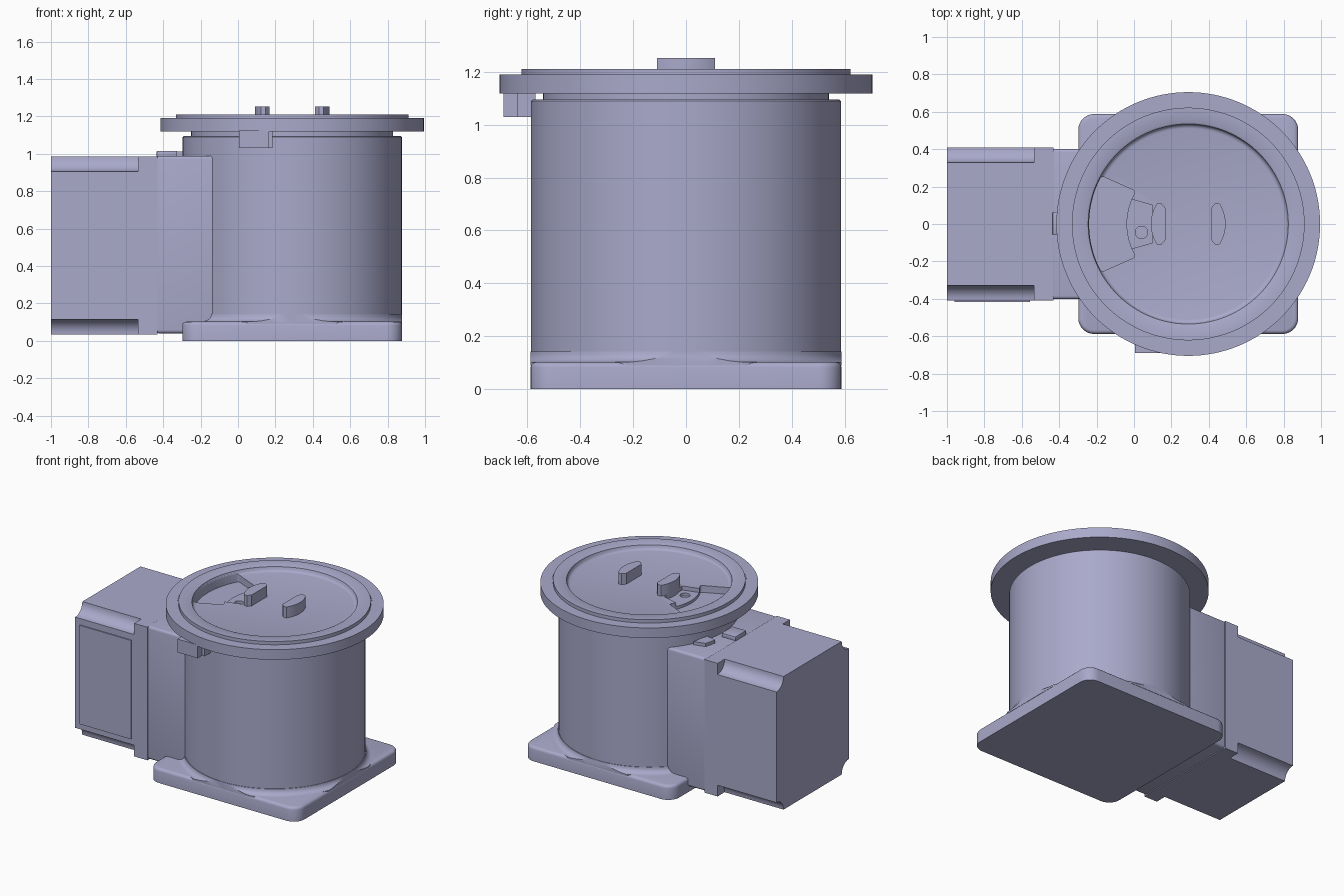
import bpy, bmesh
from math import sin, cos, pi, radians
from mathutils import Matrix

if "Cube" in bpy.data.objects:
    bpy.data.objects.remove(bpy.data.objects["Cube"])

CX = 0.29      # axis of the round housing
COLOUR = (0.40, 0.40, 0.60, 1)

mat = bpy.data.materials.new("lavender_grey")
mat.use_nodes = True
mat.diffuse_color = COLOUR
mat.node_tree.nodes["Principled BSDF"].inputs["Base Color"].default_value = COLOUR


def activate(ob):
    bpy.ops.object.select_all(action='DESELECT')
    ob.select_set(True)
    bpy.context.view_layer.objects.active = ob


def finish(name, bm):
    bmesh.ops.recalc_face_normals(bm, faces=bm.faces)
    me = bpy.data.meshes.new(name)
    bm.to_mesh(me)
    bm.free()
    ob = bpy.data.objects.new(name, me)
    bpy.context.collection.objects.link(ob)
    me.materials.append(mat)
    return ob


def apply(ob, kind, **settings):
    m = ob.modifiers.new(kind.title(), kind)
    for key, value in settings.items():
        setattr(m, key, value)
    activate(ob)
    bpy.ops.object.modifier_apply(modifier=m.name)


def smooth(ob):
    activate(ob)
    bpy.ops.object.shade_smooth_by_angle(angle=radians(35))


def bevel(ob, width, segments=4):
    apply(ob, 'BEVEL', width=width, segments=segments,
          limit_method='ANGLE', angle_limit=radians(40))


def boolean(ob, cutter, operation='DIFFERENCE'):
    apply(ob, 'BOOLEAN', object=cutter, operation=operation, solver='EXACT')
    bpy.data.objects.remove(cutter)


def prism(name, points, low, high, matrix=None):
    """Extrude a flat outline from low to high along z."""
    bm = bmesh.new()
    face = bm.faces.new([bm.verts.new((x, y, low)) for x, y in points])
    new = bmesh.ops.extrude_face_region(bm, geom=[face])["geom"]
    verts = [v for v in new if isinstance(v, bmesh.types.BMVert)]
    bmesh.ops.translate(bm, verts=verts, vec=(0, 0, high - low))
    if matrix:
        bm.transform(matrix)
    return finish(name, bm)


def box(name, x, y, z):
    return prism(name, [(x[0], y[0]), (x[1], y[0]), (x[1], y[1]), (x[0], y[1])], *z)


def lathe(name, profile, steps=128):
    """Spin a closed (radius, height) profile round the housing axis."""
    bm = bmesh.new()
    verts = [bm.verts.new((r, 0, z)) for r, z in profile]
    edges = [bm.edges.new((a, b)) for a, b in zip(verts, verts[1:])]
    bmesh.ops.spin(bm, geom=verts + edges, cent=(0, 0, 0), axis=(0, 0, 1),
                   angle=2 * pi, steps=steps)
    bmesh.ops.remove_doubles(bm, verts=bm.verts, dist=1e-5)
    bmesh.ops.translate(bm, verts=bm.verts, vec=(CX, 0, 0))
    return finish(name, bm)


def arc(cx, cy, r, start, end, steps):
    angles = [radians(start + (end - start) * i / steps) for i in range(steps + 1)]
    return [(cx + r * cos(a), cy + r * sin(a)) for a in angles]


def footprint(name, low, high):
    """Square with rounded corners, used for the base."""
    half, r = 0.588, 0.085
    points = []
    for sx, sy, start in ((1, 1, 0), (-1, 1, 90), (-1, -1, 180), (1, -1, 270)):
        points += arc(CX + sx * (half - r), sy * (half - r), r, start, start + 90, 8)
    return prism(name, points, low, high)


# Base plate with a softened upper edge
base = footprint("base_plate", 0, 0.102)
m_edges = bmesh.new()
m_edges.from_mesh(base.data)
top = [e for e in m_edges.edges if all(v.co.z > 0.1 for v in e.verts)]
bmesh.ops.bevel(m_edges, geom=top, offset=0.02, segments=3, profile=0.5, affect='EDGES')
m_edges.to_mesh(base.data)
m_edges.free()
smooth(base)

# Fillet where the housing meets the base, trimmed to the base outline
foot = lathe("base_fillet", [(0, 0.09), (0.63, 0.09)]
             + arc(0.63, 0.142, 0.04, 270, 180, 6) + [(0, 0.142)])
boolean(foot, footprint("fillet_trim", 0.02, 0.3), 'INTERSECT')
smooth(foot)

# Round housing and the narrower neck below the flange
smooth(lathe("housing", [(0, 0.05), (0.586, 0.05), (0.586, 1.09),
                         (0.58, 1.096), (0.54, 1.096), (0.54, 1.125), (0, 1.125)]))

# Flange with raised rim and dished face
cap = lathe("flange", [(0, 1.03), (0.50, 1.03), (0.50, 1.118), (0.705, 1.118),
                       (0.705, 1.19), (0.63, 1.19), (0.63, 1.186), (0.622, 1.186),
                       (0.622, 1.21), (0.545, 1.21), (0.535, 1.205),
                       (0.53, 1.185), (0.522, 1.177), (0.51, 1.174), (0, 1.174)])

# Curved pocket, tapered slot and small hole in the dished face
pocket = prism("pocket_cutter", arc(CX, 0, 0.53, 151, 209, 20)
               + arc(CX, 0, 0.33, 212, 148, 20), 1.10, 1.40)
bevel(pocket, 0.045)
boolean(cap, pocket)
boolean(cap, prism("slot_cutter", [(-0.06, -0.145), (0.1, -0.1), (0.1, 0.1),
                                   (-0.06, 0.145)], 1.145, 1.3))
boolean(cap, prism("hole_cutter", arc(0.04, -0.045, 0.033, 0, 345, 23), 1.11, 1.3))
smooth(cap)

# Pair of drive lugs with curved outer sides
for side, name in ((-1, "drive_lug_right"), (1, "drive_lug_left")):
    outline = [(CX + side * (x - CX), y) for x, y in arc(CX, 0, 0.2, -33, 33, 12)]
    outline += [(CX + side * 0.142, 0.109), (CX + side * 0.122, 0.085),
                (CX + side * 0.122, -0.085), (CX + side * 0.142, -0.109)]
    smooth(prism(name, outline, 1.14, 1.252))

# Locating tab under the flange at the front
box("locating_tab", (0.005, 0.165), (-0.69, -0.57), (1.03, 1.125))
box("locating_tab_step", (0.165, 0.185), (-0.64, -0.57), (1.03, 1.125))

# Motor block: concave grooves along its four long edges
LOW, HIGH, HALF, GROOVE = 0.035, 0.985, 0.408, 0.08
section = []
for y, z, start in ((HALF, HIGH, 270), (-HALF, HIGH, 360),
                    (-HALF, LOW, 90), (HALF, LOW, 180)):
    section += arc(y, z, GROOVE, start, start - 90, 8)
# Section axes (y, z, depth) mapped onto world (y, z, x)
along_x = Matrix(((0, 0, 1, 0), (1, 0, 0, 0), (0, 1, 0, 0), (0, 0, 0, 1)))
smooth(prism("motor_block", section, -1.0, -0.53, along_x))

# Adapter between motor and housing
collar = box("motor_collar", (-0.535, -0.43), (-HALF, HALF), (LOW, HIGH))
neck = box("motor_adapter", (-0.44, 0.05), (-0.402, 0.402), (LOW + 0.005, HIGH + 0.004))
bevel(neck, 0.018)
smooth(neck)

# Thin cover on the motor's front face
box("motor_cover", (-0.96, -0.555), (-0.416, -0.407), (0.155, 0.86))

# Small fittings on top of the adapter
clip = box("adapter_clip", (-0.435, -0.325), (-0.06, 0.065), (0.98, 1.016))
bevel(clip, 0.006, 2)
smooth(clip)
prism("adapter_wedge", [(-0.35, 0.17), (-0.27, 0.15), (-0.25, 0.27), (-0.33, 0.25)],
      0.98, 1.012)
